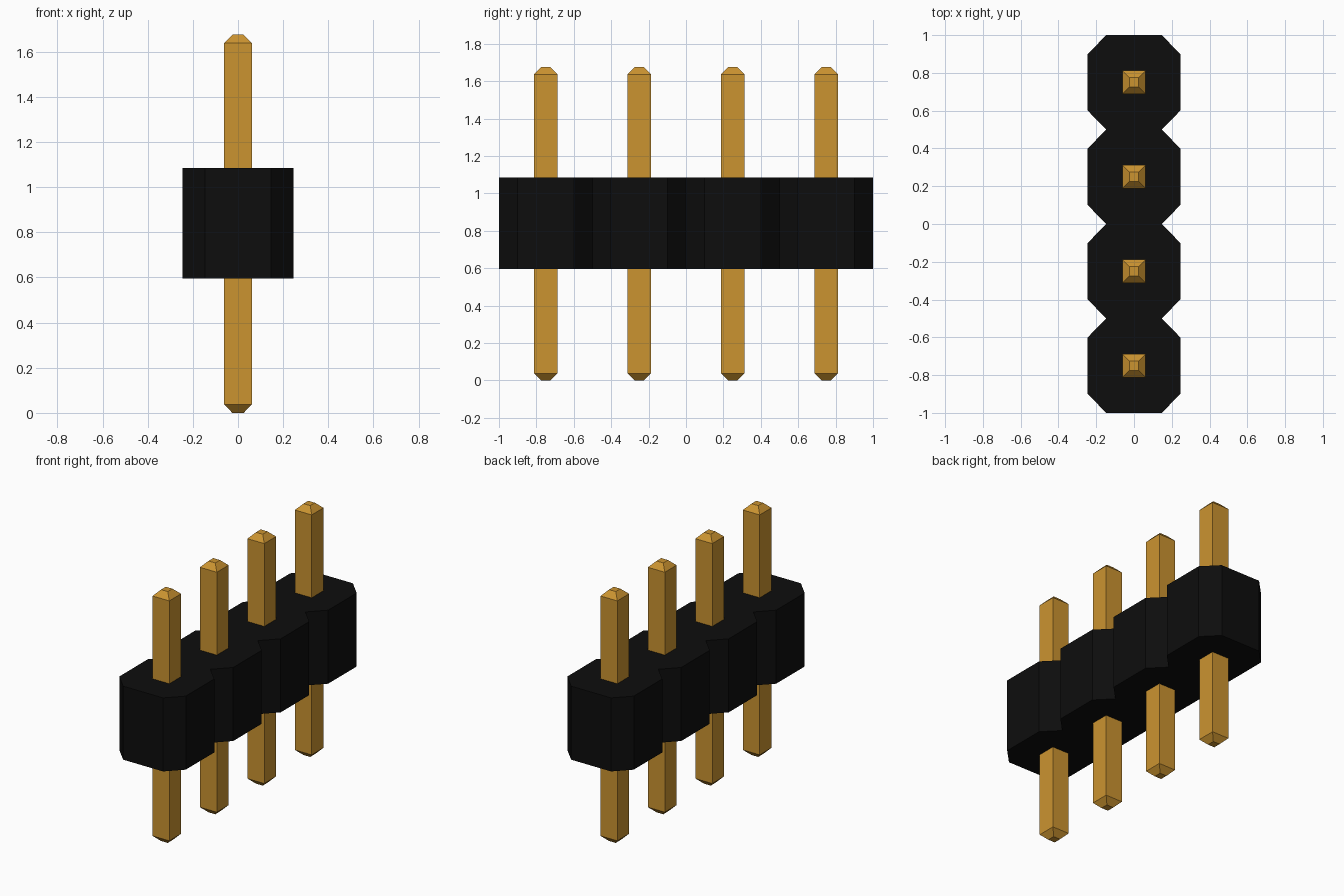
import bpy, bmesh

cube = bpy.data.objects.get("Cube")
if cube:
    bpy.data.objects.remove(cube, do_unlink=True)


def make_material(name, color, roughness, metallic=0.0):
    mat = bpy.data.materials.new(name)
    mat.use_nodes = True
    mat.diffuse_color = color
    bsdf = mat.node_tree.nodes["Principled BSDF"]
    bsdf.inputs["Base Color"].default_value = color
    bsdf.inputs["Roughness"].default_value = roughness
    bsdf.inputs["Metallic"].default_value = metallic
    return mat


black = make_material("black plastic", (0.004, 0.004, 0.004, 1), 0.6)
gold = make_material("gold metal", (0.60, 0.295, 0.03, 1), 0.4)


def loft(name, sections, mat):
    """Join matching closed outlines [(z, [(x, y), ...]), ...] and cap both ends."""
    bm = bmesh.new()
    rings = [[bm.verts.new((x, y, z)) for x, y in pts] for z, pts in sections]
    n = len(rings[0])
    for low, high in zip(rings, rings[1:]):
        for i in range(n):
            j = (i + 1) % n
            bm.faces.new((low[i], low[j], high[j], high[i]))
    bm.faces.new(rings[0][::-1])
    bm.faces.new(rings[-1])
    bmesh.ops.recalc_face_normals(bm, faces=bm.faces)
    mesh = bpy.data.meshes.new(name)
    bm.to_mesh(mesh)
    bm.free()
    mesh.materials.append(mat)
    obj = bpy.data.objects.new(name, mesh)
    bpy.context.collection.objects.link(obj)
    return obj


PITCH, COUNT = 0.5, 4
centers = [(i - (COUNT - 1) / 2) * PITCH for i in range(COUNT)]

# Housing: a row of chamfered cells sharing narrow necks
WIDE, NECK, FLAT = 0.245, 0.147, 0.15
right_side = [(NECK, -1.0)]
for y in centers:
    right_side += [(WIDE, y - FLAT), (WIDE, y + FLAT), (NECK, y + PITCH / 2)]
outline = right_side + [(-x, y) for x, y in reversed(right_side)]
loft("housing", [(0.595, outline), (1.085, outline)], black)


# Pins: square bars with tapered tips, running through the housing
def square(half, y):
    return [(-half, y - half), (half, y - half), (half, y + half), (-half, y + half)]


HALF, TIP, TAPER, TOP = 0.062, 0.025, 0.038, 1.675
for number, y in enumerate(centers, 1):
    loft(f"pin_{number}", [
        (0.0, square(TIP, y)),
        (TAPER, square(HALF, y)),
        (TOP - TAPER, square(HALF, y)),
        (TOP, square(TIP, y)),
    ], gold)
